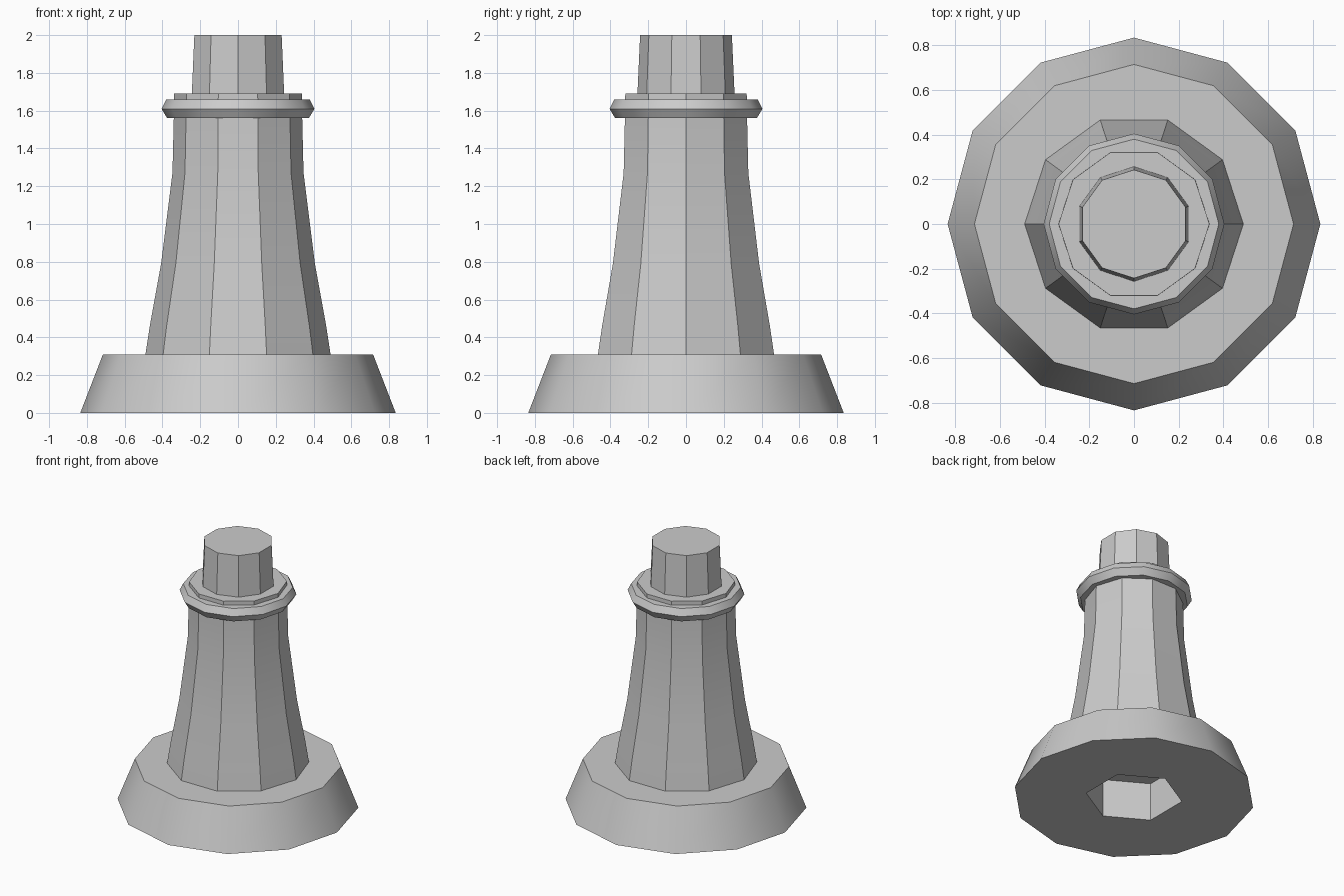
import bpy, bmesh, math

cube = bpy.data.objects.get("Cube")
if cube:
    bpy.data.objects.remove(cube, do_unlink=True)

stone = bpy.data.materials.new("grey_stone")
stone.use_nodes = True
GREY = (0.6, 0.6, 0.6, 1)
stone.diffuse_color = GREY
stone.node_tree.nodes["Principled BSDF"].inputs["Base Color"].default_value = GREY


def ring(bm, sides, radius, z, turn=0):
    """One regular polygon of vertices at height z."""
    angles = [math.radians(turn) + math.tau * i / sides for i in range(sides)]
    return [bm.verts.new((radius * math.cos(a), radius * math.sin(a), z)) for a in angles]


def bridge(bm, low, high):
    for i in range(len(low)):
        j = (i + 1) % len(low)
        bm.faces.new((low[i], low[j], high[j], high[i]))


def finish(bm, name):
    bmesh.ops.recalc_face_normals(bm, faces=bm.faces)
    mesh = bpy.data.meshes.new(name)
    bm.to_mesh(mesh)
    bm.free()
    mesh.materials.append(stone)
    obj = bpy.data.objects.new(name, mesh)
    bpy.context.collection.objects.link(obj)
    bpy.ops.object.select_all(action='DESELECT')
    obj.select_set(True)
    bpy.context.view_layer.objects.active = obj
    bpy.ops.object.shade_smooth_by_angle(angle=math.radians(32))


def turned(name, sides, profile, turn=0):
    """Solid with a polygonal section following a (radius, z) profile."""
    bm = bmesh.new()
    rings = [ring(bm, sides, r, z, turn) for r, z in profile]
    for low, high in zip(rings, rings[1:]):
        bridge(bm, low, high)
    bm.faces.new(rings[0])
    bm.faces.new(rings[-1])
    finish(bm, name)


# Base with a hexagonal socket in its underside
bm = bmesh.new()
foot = ring(bm, 12, 0.835, 0)
rim = ring(bm, 12, 0.715, 0.31)
mouth = ring(bm, 6, 0.335, 0, 30)
ceiling = ring(bm, 6, 0.335, 0.29, 30)
bridge(bm, foot, rim)
bridge(bm, mouth, ceiling)
bm.faces.new(rim)
bm.faces.new(ceiling)
for i in range(6):
    a, b, c = (foot[(2 * i + k) % 12] for k in (1, 2, 3))
    bm.faces.new((a, b, c, mouth[(i + 1) % 6], mouth[i]))
finish(bm, "base")

# Flared ten-sided shaft, rising just past the collar
turned("shaft", 10, [(0.49, 0.31), (0.467, 0.46), (0.407, 0.79),
                     (0.347, 1.27), (0.34, 1.56), (0.338, 1.69)])

# Collar ring
turned("collar", 12, [(0.375, 1.56), (0.405, 1.61), (0.38, 1.66)])

# Upper stub
turned("top_stub", 10, [(0.257, 1.69), (0.243, 2)], 18)
